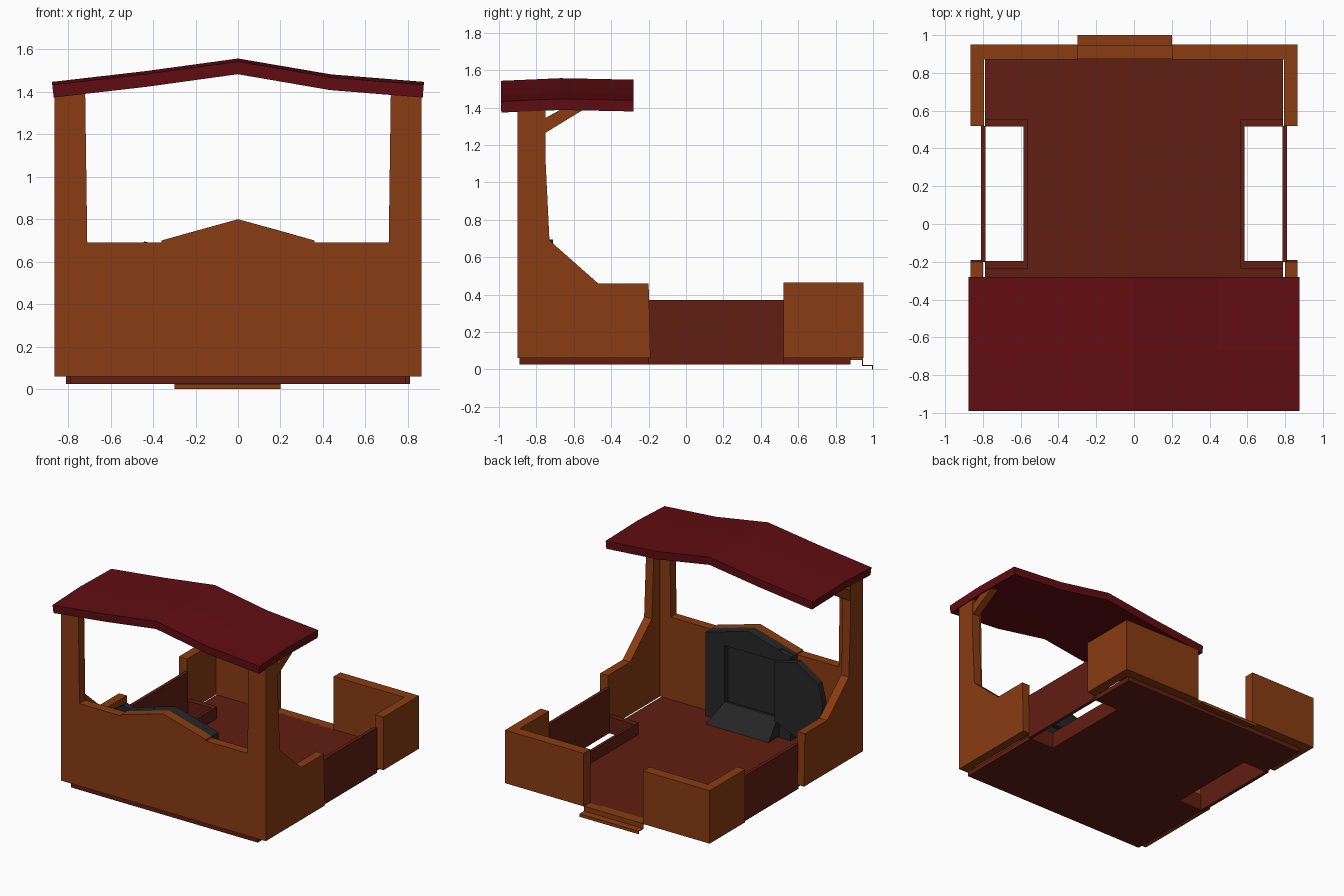
import bpy, bmesh

if "Cube" in bpy.data.objects:
    bpy.data.objects.remove(bpy.data.objects["Cube"])


def material(name, rgb):
    m = bpy.data.materials.new(name)
    m.diffuse_color = (*rgb, 1)
    m.use_nodes = True
    m.node_tree.nodes["Principled BSDF"].inputs["Base Color"].default_value = m.diffuse_color
    return m


WOOD = material("wood", (0.25, 0.045, 0.006))
FLOOR = material("dark_wood", (0.12, 0.013, 0.006))
ROOF = material("roof_red", (0.12, 0.004, 0.006))
IRON = material("iron", (0.02, 0.02, 0.02))


def prism(name, pts, axis, a, b, mat):
    """Extrude a 2D outline along an axis from a to b."""
    place = {"x": lambda p, t: (t, p[0], p[1]),
             "y": lambda p, t: (p[0], t, p[1]),
             "z": lambda p, t: (p[0], p[1], t)}[axis]
    bm = bmesh.new()
    lo = [bm.verts.new(place(p, a)) for p in pts]
    hi = [bm.verts.new(place(p, b)) for p in pts]
    n = len(pts)
    bm.faces.new(lo)
    bm.faces.new(hi)
    for i in range(n):
        j = (i + 1) % n
        bm.faces.new((lo[i], lo[j], hi[j], hi[i]))
    return finish(name, bm, mat)


def finish(name, bm, mat):
    bmesh.ops.recalc_face_normals(bm, faces=bm.faces)
    me = bpy.data.meshes.new(name)
    bm.to_mesh(me)
    bm.free()
    me.materials.append(mat)
    ob = bpy.data.objects.new(name, me)
    bpy.context.collection.objects.link(ob)
    return ob


def box(name, x, y, z, mat):
    pts = [(x[0], y[0]), (x[1], y[0]), (x[1], y[1]), (x[0], y[1])]
    return prism(name, pts, "z", z[0], z[1], mat)


# Floor with a notch on each side
half = [(0.79, -0.89), (0.79, -0.2), (0.58, -0.2), (0.58, 0.52), (0.79, 0.52), (0.79, 0.88)]
prism("floor", half + [(-x, y) for x, y in reversed(half)], "z", 0.025, 0.06, FLOOR)

for s, side in ((-1, "left"), (1, "right")):
    def sx(a, b):
        return tuple(sorted((s * a, s * b)))

    # Raised lip round the notch
    box(side + "_notch_lip_inner", sx(0.565, 0.585), (-0.235, 0.555), (0.025, 0.15), FLOOR)
    box(side + "_notch_lip_front", sx(0.58, 0.79), (-0.235, -0.195), (0.025, 0.15), FLOOR)
    box(side + "_notch_lip_rear", sx(0.58, 0.79), (0.515, 0.555), (0.025, 0.15), FLOOR)
    # Thin side panel
    box(side + "_side_panel", sx(0.785, 0.81), (-0.2, 0.52), (0.025, 0.37), FLOOR)
    # Front side wall with post
    prism(side + "_front_side_wall",
          [(-0.9, 0.06), (-0.19, 0.06), (-0.2, 0.46), (-0.47, 0.46), (-0.73, 0.69),
           (-0.75, 1.1), (-0.75, 1.41), (-0.9, 1.41)], "x", *sx(0.8, 0.865), WOOD)
    # Front wall wing with post
    prism(side + "_front_wall",
          [(s * x, z) for x, z in ((0.36, 0.06), (0.81, 0.06), (0.81, 1.41),
                                   (0.72, 1.41), (0.71, 0.69), (0.36, 0.69))],
          "y", -0.9, -0.83, WOOD)
    # Diagonal roof brace
    prism(side + "_roof_brace", [(-0.76, 1.26), (-0.76, 1.34), (-0.65, 1.4), (-0.53, 1.4)],
          "x", *sx(0.805, 0.86), WOOD)
    # Rear corner
    box(side + "_rear_side_wall", sx(0.795, 0.865), (0.52, 0.95), (0.06, 0.465), WOOD)
    box(side + "_rear_wall", sx(0.2 if s > 0 else 0.3, 0.82), (0.87, 0.95), (0.06, 0.465), WOOD)

# Gabled middle of the front wall
prism("front_wall_middle", [(-0.36, 0.06), (0.36, 0.06), (0.36, 0.7), (0, 0.8), (-0.36, 0.7)],
      "y", -0.9, -0.83, WOOD)

# Rear step made of thin boards
STEP = (-0.3, 0.2)
box("step_top_tread", STEP, (0.87, 0.945), (0.05, 0.06), WOOD)
box("step_riser", STEP, (0.94, 0.945), (0.02, 0.06), WOOD)
box("step_lower_tread", STEP, (0.94, 1.0), (0.018, 0.023), WOOD)
box("step_lower_riser", STEP, (0.995, 1.0), (0.0, 0.023), WOOD)

# Boiler end plate with framed opening
prism("boiler_plate", [(-0.36, 0.06), (0.36, 0.06), (0.36, 0.7), (0, 0.8), (-0.36, 0.7)],
      "y", -0.83, -0.79, IRON)
prism("boiler_frame_left", [(-0.36, 0.06), (-0.26, 0.06), (-0.26, 0.64), (-0.26, 0.72), (-0.36, 0.7)],
      "y", -0.79, -0.75, IRON)
prism("boiler_frame_right", [(0.36, 0.06), (0.2, 0.06), (0.2, 0.745), (0.36, 0.7)],
      "y", -0.79, -0.75, IRON)
prism("boiler_frame_top", [(-0.26, 0.64), (0.2, 0.64), (0.2, 0.745), (0, 0.8), (-0.26, 0.728)],
      "y", -0.79, -0.75, IRON)

# Open fire door
prism("fire_door", [(-0.25, 0.2), (-0.25, 0.65), (-0.44, 0.695), (-0.62, 0.58),
                    (-0.66, 0.42), (-0.62, 0.25), (-0.44, 0.12)], "y", -0.76, -0.71, IRON)

# Sloping coal chute below the opening
chute = prism("coal_chute", [(-0.77, 0.06), (-0.64, 0.06), (-0.75, 0.21), (-0.77, 0.21)],
              "x", -0.25, 0.28, IRON)
for v in chute.data.vertices:
    if v.co.z > 0.1 and v.co.x > 0:
        v.co.x = 0.2

# Faceted roof sheet
bm = bmesh.new()
rows = []
for y, dz in ((-0.99, -0.012), (-0.67, 0.002), (-0.28, -0.006)):
    rows.append([bm.verts.new((x, y, z + dz)) for x, z in
                 ((-0.875, 1.445), (-0.44, 1.495), (0, 1.555), (0.44, 1.48), (0.875, 1.445))])
for r0, r1 in zip(rows, rows[1:]):
    for i in range(4):
        bm.faces.new((r0[i], r0[i + 1], r1[i + 1], r1[i]))
roof = finish("roof", bm, ROOF)
mod = roof.modifiers.new("thickness", "SOLIDIFY")
mod.thickness = 0.06
mod.offset = -1 if roof.data.polygons[0].normal.z > 0 else 1
